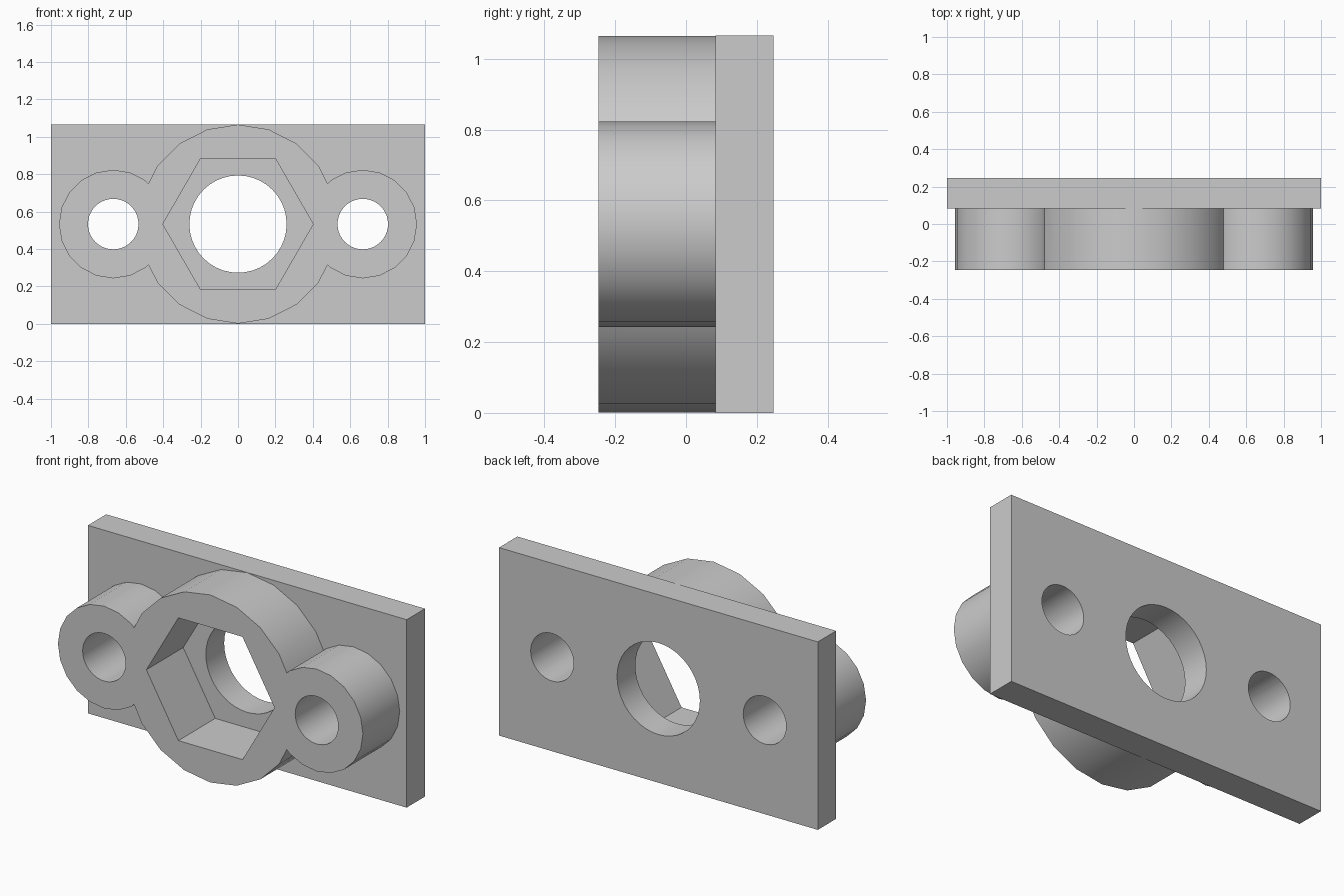
import bpy, bmesh, math
from mathutils import Matrix

if "Cube" in bpy.data.objects:
    bpy.data.objects.remove(bpy.data.objects["Cube"])

CZ = 0.533                      # height of the hole line
FRONT, STEP, BACK = -0.247, 0.083, 0.247


def prism(name, x, radius, sides, y0, y1, start=0.0):
    """Prism along y, first corner at angle start in the xz plane."""
    bm = bmesh.new()
    ring = [bm.verts.new((x + radius * math.cos(start + math.tau * i / sides), y0,
                          CZ + radius * math.sin(start + math.tau * i / sides)))
            for i in range(sides)]
    face = bm.faces.new(ring)
    ext = bmesh.ops.extrude_face_region(bm, geom=[face])["geom"]
    bmesh.ops.translate(bm, vec=(0, y1 - y0, 0),
                        verts=[g for g in ext if isinstance(g, bmesh.types.BMVert)])
    bmesh.ops.recalc_face_normals(bm, faces=bm.faces)
    return finish(name, bm)


def finish(name, bm):
    me = bpy.data.meshes.new(name)
    bm.to_mesh(me)
    bm.free()
    ob = bpy.data.objects.new(name, me)
    bpy.context.collection.objects.link(ob)
    return ob


def combine(target, tool, operation):
    """Apply a boolean and discard the tool object."""
    mod = target.modifiers.new(tool.name, 'BOOLEAN')
    mod.object, mod.operation, mod.solver = tool, operation, 'EXACT'
    tool.hide_render = True
    bpy.context.view_layer.objects.active = target
    bpy.ops.object.modifier_apply(modifier=mod.name)
    bpy.data.objects.remove(tool)


# Rectangular back plate
bm = bmesh.new()
bmesh.ops.create_cube(bm, size=1, matrix=Matrix.Translation((0, (STEP + BACK) / 2, CZ))
                      @ Matrix.Diagonal((2, BACK - STEP, 2 * CZ, 1)))
bracket = finish("mounting_bracket", bm)

# Raised bosses, sunk slightly into the plate
combine(bracket, prism("centre_boss", 0, 0.532, 20, FRONT, 0.15), 'UNION')
for side in (-1, 1):
    combine(bracket, prism("side_boss", side * 0.667, 0.29, 20, FRONT, 0.15), 'UNION')

# Hexagonal pocket down to the plate, then the round through holes
combine(bracket, prism("hex_pocket", 0, 0.402, 6, FRONT - 0.1, STEP), 'DIFFERENCE')
for x, r in ((0, 0.26), (-0.667, 0.135), (0.667, 0.135)):
    combine(bracket, prism("through_hole", x, r, 40, FRONT - 0.1, BACK + 0.1), 'DIFFERENCE')

bpy.ops.object.select_all(action='DESELECT')
bracket.select_set(True)
bpy.context.view_layer.objects.active = bracket
bpy.ops.object.shade_smooth_by_angle(angle=math.radians(30))
